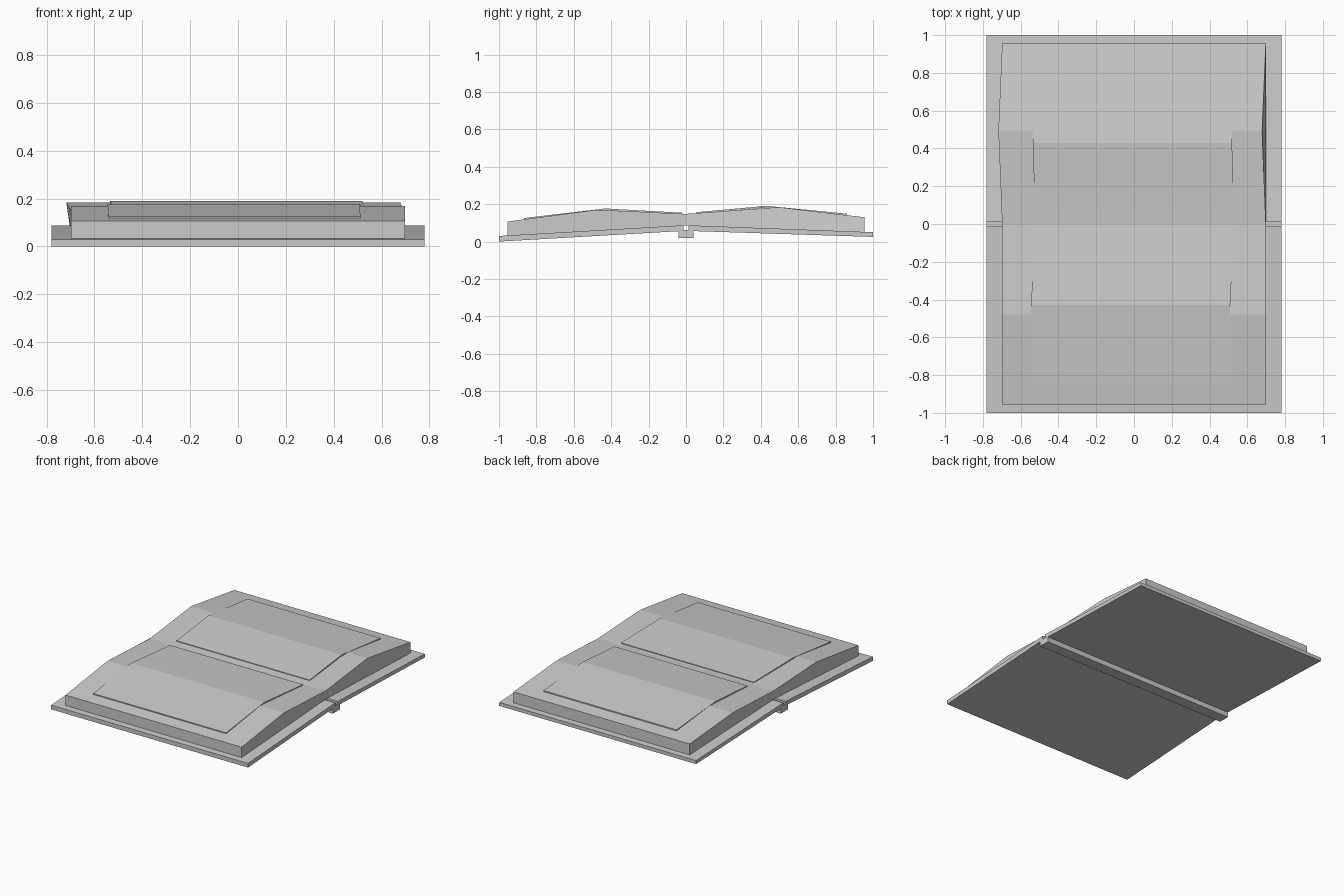
import bpy, bmesh

if "Cube" in bpy.data.objects:
    bpy.data.objects.remove(bpy.data.objects["Cube"], do_unlink=True)

grey = bpy.data.materials.new("light grey")
grey.use_nodes = True
colour = (0.6, 0.6, 0.6, 1)
grey.diffuse_color = colour
grey.node_tree.nodes["Principled BSDF"].inputs["Base Color"].default_value = colour


def loft(name, stations):
    """Solid through four-cornered sections: (y, bottom z, top z, half width, top shift, bottom shift)."""
    bm = bmesh.new()
    rings = []
    for y, low, high, half, top_dx, low_dx in stations:
        rings.append([bm.verts.new(p) for p in (
            (-half + low_dx, y, low), (half + low_dx, y, low),
            (half + top_dx, y, high), (-half + top_dx, y, high))])
    for a, b in zip(rings, rings[1:]):
        for i in range(4):
            j = (i + 1) % 4
            bm.faces.new((a[i], a[j], b[j], b[i]))
    bm.faces.new(rings[0])
    bm.faces.new(rings[-1])
    bmesh.ops.recalc_face_normals(bm, faces=bm.faces)
    mesh = bpy.data.meshes.new(name)
    bm.to_mesh(mesh)
    bm.free()
    mesh.materials.append(grey)
    obj = bpy.data.objects.new(name, mesh)
    bpy.context.collection.objects.link(obj)
    return obj


# Hard covers sloping down from the spine
COVER = 0.78
loft("front_cover", [(-1, 0, 0.03, COVER, 0, 0), (-0.013, 0.057, 0.087, COVER, 0, 0)])
loft("back_cover", [(0.013, 0.057, 0.087, COVER, 0, 0), (1, 0.025, 0.05, COVER, 0, 0)])

# Spine strip under the joint
loft("spine", [(-0.04, 0.02, 0.062, COVER, 0, 0), (0.04, 0.02, 0.062, COVER, 0, 0)])

# Page blocks, each with a raised ridge
PAGE = 0.698
loft("front_page_block", [
    (-0.955, 0.03, 0.107, PAGE, 0, 0),
    (-0.478, 0.058, 0.17, PAGE, 0, 0),
    (0, 0.086, 0.148, PAGE, 0, 0)])
loft("back_page_block", [
    (0, 0.086, 0.148, PAGE, 0, 0),
    (0.495, 0.066, 0.184, PAGE, -0.02, 0),
    (0.955, 0.05, 0.13, PAGE, 0, 0)])

# Thin sheets lying on the page blocks
SHEET = 0.527


def sheet(name, points):
    loft(name, [(y, z - 0.009, z, SHEET, dx, dx) for y, z, dx in points])


sheet("front_page_sheet", [(-0.865, 0.126, -0.015), (-0.43, 0.177, -0.018), (-0.02, 0.154, 0.003)])
sheet("back_page_sheet", [(0.055, 0.157, 0.002), (0.43, 0.191, -0.008), (0.86, 0.149, 0)])
